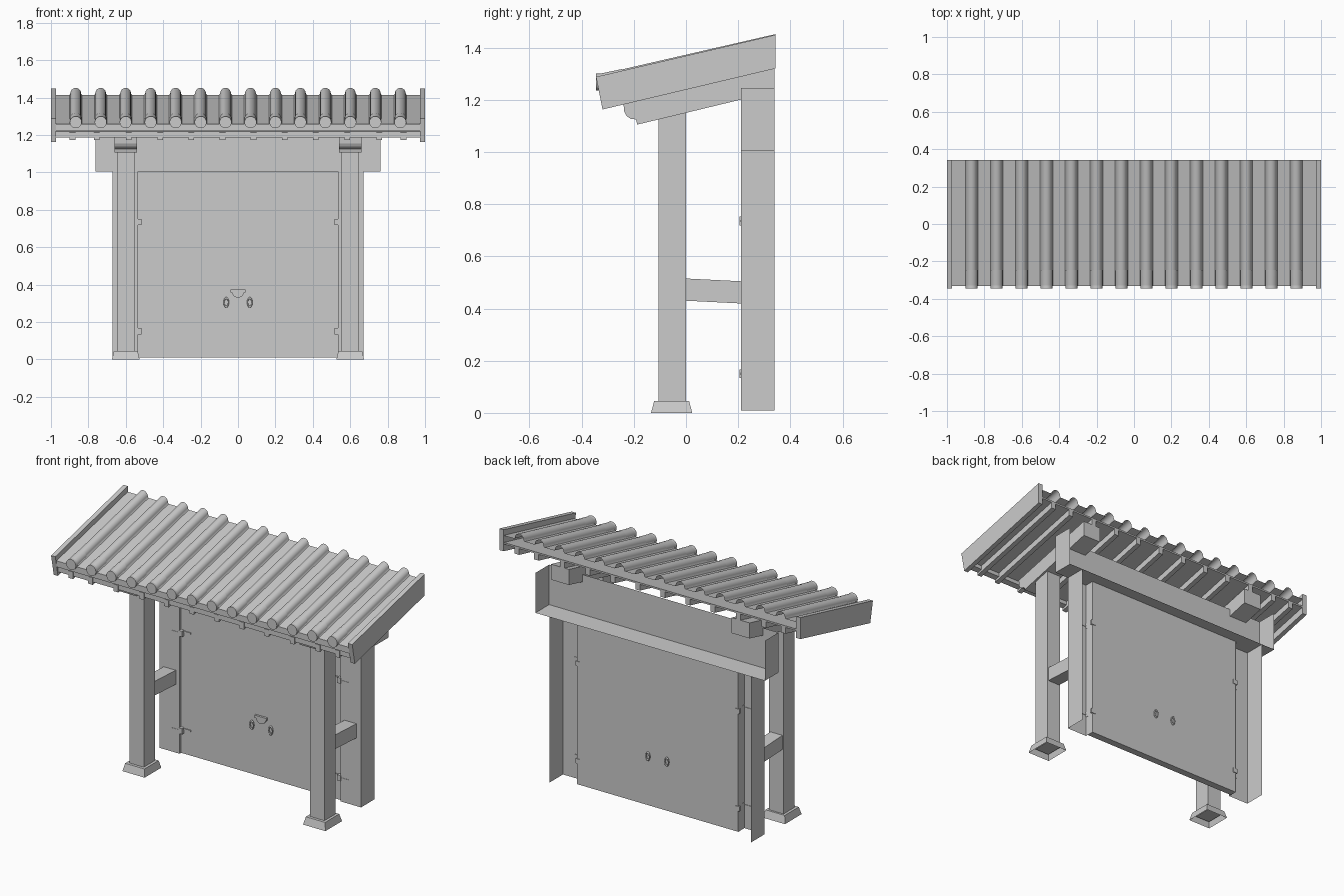
import bpy, bmesh, math

if "Cube" in bpy.data.objects:
    bpy.data.objects.remove(bpy.data.objects["Cube"])

SLOPE = 0.23


def make(name, verts, faces, smooth=False):
    me = bpy.data.meshes.new(name)
    me.from_pydata(verts, [], faces)
    bm = bmesh.new()
    bm.from_mesh(me)
    bmesh.ops.recalc_face_normals(bm, faces=bm.faces)
    bm.to_mesh(me)
    bm.free()
    ob = bpy.data.objects.new(name, me)
    bpy.context.collection.objects.link(ob)
    if smooth:
        bpy.ops.object.select_all(action='DESELECT')
        ob.select_set(True)
        bpy.context.view_layer.objects.active = ob
        bpy.ops.object.shade_smooth_by_angle(angle=math.radians(40))
    return ob


def loft(name, a, b, closed=True, caps=(True, True), smooth=False):
    """Join two matching outlines; caps close the start and end."""
    n = len(a)
    m = n if closed else n - 1
    faces = [(i, (i + 1) % n, (i + 1) % n + n, i + n) for i in range(m)]
    if closed and caps[0]:
        faces.append(tuple(range(n)))
    if closed and caps[1]:
        faces.append(tuple(range(n, 2 * n)))
    return make(name, list(a) + list(b), faces, smooth)


def prism_x(name, yz, x0, x1, **kw):
    return loft(name, [(x0, y, z) for y, z in yz], [(x1, y, z) for y, z in yz], **kw)


def prism_y(name, xz, y0, y1, **kw):
    return loft(name, [(x, y0, z) for x, z in xz], [(x, y1, z) for x, z in xz], **kw)


def box(name, x0, x1, y0, y1, z0, z1):
    return prism_x(name, [(y0, z0), (y1, z0), (y1, z1), (y0, z1)], x0, x1)


def rect(x, y, hx, hy, z):
    return [(x - hx, y - hy, z), (x + hx, y - hy, z), (x + hx, y + hy, z), (x - hx, y + hy, z)]


def slanted(y0, y1, z0, h, slope=SLOPE):
    """Side outline of a bar that climbs toward the back."""
    dz = slope * (y1 - y0)
    return [(y0, z0), (y1, z0 + dz), (y1, z0 + dz + h), (y0, z0 + h)]


# posts, ties and roof brackets, one set per side
for s, side in ((-1, "left"), (1, "right")):
    cx = 0.6 * s
    loft("post_base_" + side, rect(cx, -0.055, 0.074, 0.079, 0), rect(cx, -0.055, 0.064, 0.067, 0.045),
         caps=(False, True))
    prism_x("front_post_" + side, [(-0.105, 0.02), (0, 0.02), (0, 1.155), (-0.105, 1.13)],
            cx - 0.048, cx + 0.048)
    prism_x("tie_beam_" + side, slanted(0, 0.21, 0.43, 0.085, -0.05), cx - 0.04, cx + 0.04)
    # gate post, open at the back
    plan = [(0.535, 0.27), (0.535, 0.21), (0.67, 0.21), (0.67, 0.34)]
    loft("gate_post_" + side, [(s * x, y, 0.01) for x, y in plan],
         [(s * x, y, 1.005) for x, y in plan], closed=False)
    # bracket with rounded nose
    nose = [(-0.24, 1.19), (-0.237, 1.155), (-0.228, 1.138), (-0.212, 1.127), (-0.192, 1.125),
            (-0.187, 1.105), (0.34, 1.232), (0.34, 1.325)]
    prism_x("roof_bracket_" + side, nose, cx - 0.06, cx + 0.06)
    # sloped gable board
    prism_x("gable_board_" + side, [(-0.345, 1.288), (-0.32, 1.163), (0.343, 1.32), (0.343, 1.449)],
            0.972 * s, 1.0 * s)

# lintel, open at top and back
x, f, b, lo, hi = 0.762, 0.21, 0.34, 1.005, 1.245
make("lintel", [(-x, f, lo), (x, f, lo), (x, b, lo), (-x, b, lo),
                (-x, f, hi), (x, f, hi), (x, b, hi), (-x, b, hi)],
     [(0, 1, 2, 3), (0, 1, 5, 4), (1, 2, 6, 5), (3, 0, 4, 7)])

# door
box("door", -0.535, 0.535, 0.225, 0.268, 0.01, 1.005)

# hinges stepping from post to door, front and back
for s in (-1, 1):
    for z in (0.15, 0.735):
        box("hinge_knuckle", s * 0.515, s * 0.537, 0.205, 0.23, z - 0.017, z + 0.017)
        box("hinge_post_leaf", s * 0.535, s * 0.59, 0.208, 0.213, z - 0.004, z + 0.004)
        box("hinge_door_leaf", s * 0.47, s * 0.52, 0.22, 0.228, z + 0.004, z + 0.013)
        box("hinge_back", s * 0.515, s * 0.545, 0.262, 0.272, z - 0.014, z + 0.014)

# latch: plate with a half-round drop
box("latch_plate", -0.04, 0.04, 0.212, 0.226, 0.358, 0.374)
drop = [(0.032 * math.cos(t), 0.36 + 0.03 * math.sin(t))
        for t in (-math.pi * i / 10 for i in range(11))]
prism_y("latch_drop", drop, 0.215, 0.226, smooth=True)

# pull rings on both faces
for s in (-1, 1):
    for y in (0.221, 0.272):
        bpy.ops.mesh.primitive_torus_add(location=(s * 0.063, y, 0.305), rotation=(math.pi / 2, 0, 0),
                                         major_radius=0.02, minor_radius=0.005,
                                         major_segments=20, minor_segments=8)
        ring = bpy.context.object
        ring.name = "pull_ring"
        ring.scale = (0.6, 1.15, 1)
        bpy.ops.object.shade_smooth_by_angle(angle=math.radians(60))

# tiled roof sheet: flat pans and round ridges
centres = [(i - 6.5) * 0.1335 for i in range(14)]
outline = [(-0.972, 0)]
for c in centres:
    outline += [(c - 0.034, 0)]
    outline += [(c - 0.029 * math.cos(math.pi * i / 12), 0.006 + 0.031 * math.sin(math.pi * i / 12))
                for i in range(13)]
    outline += [(c + 0.034, 0)]
outline.append((0.972, 0))
Y0, Y1, Z0 = -0.33, 0.343, 1.26
Z1 = Z0 + SLOPE * (Y1 - Y0)
loft("roof_tiles", [(x, Y0, Z0 + h) for x, h in outline],
     [(x, Y1, Z1 + h) for x, h in outline], closed=False, smooth=True)

# round end caps with a short collar over each ridge
for c in centres:
    disc = [(c + 0.032 * math.cos(2 * math.pi * i / 24), 0.032 * math.sin(2 * math.pi * i / 24))
            for i in range(24)]
    prism_y("tile_cap", [(x, 1.268 + h) for x, h in disc], -0.345, -0.325, smooth=True)
    arc = disc[:13]
    loft("tile_collar", [(x, -0.33, 1.268 + h) for x, h in arc],
         [(x, -0.245, 1.286 + h) for x, h in arc], closed=False, smooth=True)

# eaves, roof deck and rafters
prism_x("eave_strip", slanted(-0.332, -0.305, 1.222, 0.036), -0.972, 0.972)
prism_x("eave_batten", slanted(-0.318, -0.285, 1.187, 0.032), -0.972, 0.972)
prism_x("roof_deck", slanted(-0.31, 0.34, 1.212, 0.01), -0.972, 0.972)
for c in (0.083, 0.25, 0.415, 0.585, 0.755, 0.885):
    for s in (-1, 1):
        prism_x("rafter", slanted(-0.322, 0.34, 1.172, 0.042), s * c - 0.015, s * c + 0.015)
